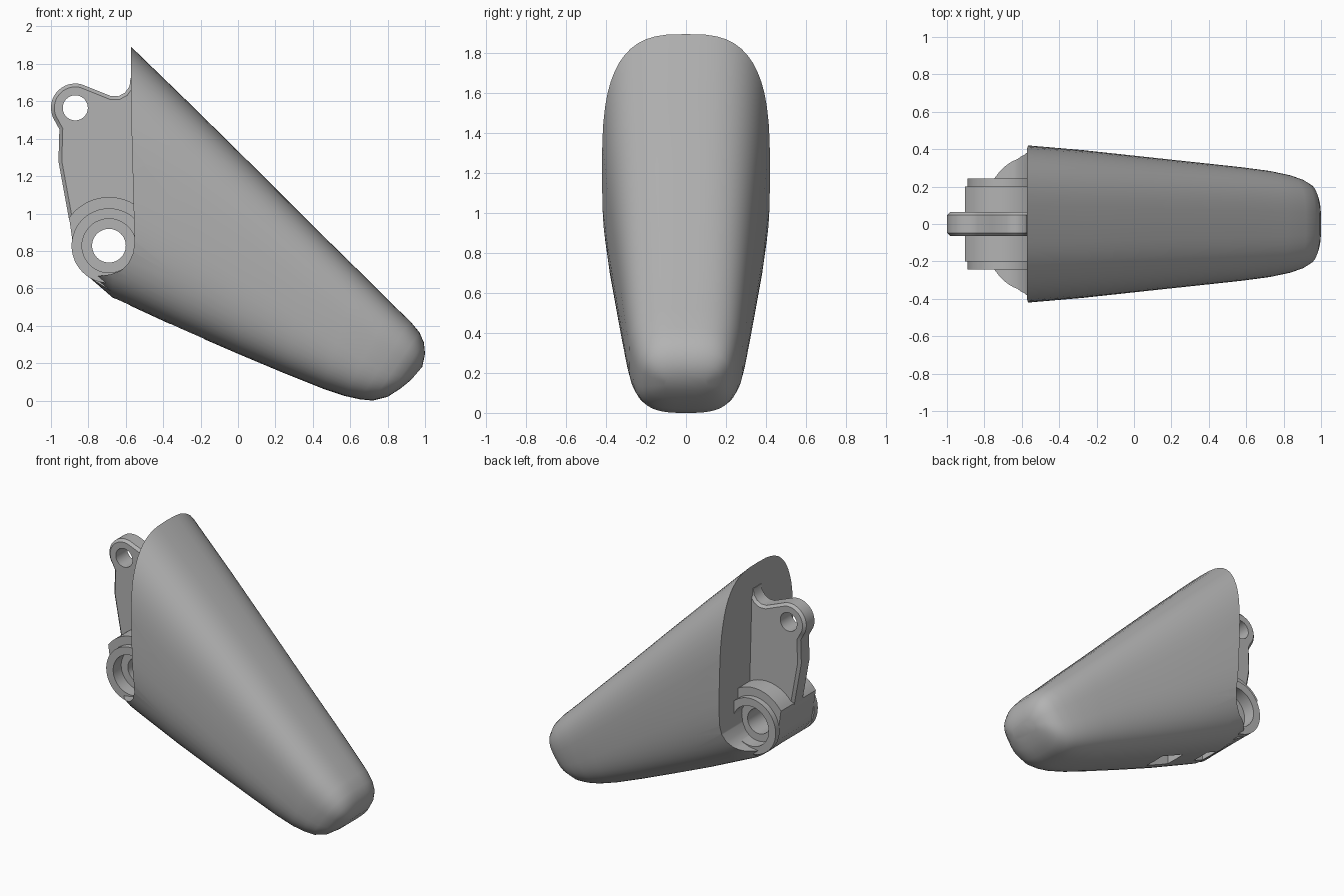
import bpy, bmesh, math
from math import sin, cos, pi

old = bpy.data.objects.get("Cube")
if old:
    bpy.data.objects.remove(old)

grey = bpy.data.materials.new("plain_grey")
grey.use_nodes = True
grey.diffuse_color = (0.45, 0.45, 0.45, 1)
grey.node_tree.nodes["Principled BSDF"].inputs["Base Color"].default_value = grey.diffuse_color


def finish(name, bm):
    bmesh.ops.recalc_face_normals(bm, faces=bm.faces)
    mesh = bpy.data.meshes.new(name)
    bm.to_mesh(mesh)
    bm.free()
    mesh.materials.append(grey)
    ob = bpy.data.objects.new(name, mesh)
    bpy.context.collection.objects.link(ob)
    return ob


def prism(name, outline, half):
    """Extrude an x-z outline from y = -half to y = half."""
    bm = bmesh.new()
    ends = [[bm.verts.new((x, y, z)) for x, z in outline] for y in (-half, half)]
    bridge(bm, *ends)
    for end in ends:
        bm.faces.new(end)
    return finish(name, bm)


def bridge(bm, a, b):
    n = len(a)
    for i in range(n):
        bm.faces.new((a[i], a[(i + 1) % n], b[(i + 1) % n], b[i]))


def arc(centre, r, start=0, end=360, n=48):
    full = end - start == 360
    steps = n if full else n - 1
    angles = [math.radians(start + (end - start) * i / steps) for i in range(n)]
    return [(centre[0] + r * cos(a), centre[1] + r * sin(a)) for a in angles]


def box(x0, x1, z0, z1):
    return [(x0, z0), (x1, z0), (x1, z1), (x0, z1)]


def select(ob):
    bpy.ops.object.select_all(action='DESELECT')
    ob.select_set(True)
    bpy.context.view_layer.objects.active = ob


def cut(ob, outline, half, y=0):
    cutter = prism("cutter", outline, half)
    cutter.location.y = y
    cutter.hide_render = True
    mod = ob.modifiers.new("cut", 'BOOLEAN')
    mod.operation = 'DIFFERENCE'
    mod.solver = 'EXACT'
    mod.object = cutter
    select(ob)
    bpy.ops.object.modifier_apply(modifier=mod.name)
    bpy.data.objects.remove(cutter)


def smooth(ob, angle=32):
    select(ob)
    bpy.ops.object.shade_smooth_by_angle(angle=math.radians(angle))


# Tapered shell: rounded-rectangle rings fanned from the back to the tip
# each station is top x, top z, bottom x, bottom z, half width
stations = [
    (-0.82, 2.13, -0.82, 0.68, 0.425), (-0.67, 1.99, -0.67, 0.55, 0.425),
    (-0.57, 1.89, -0.56, 0.50, 0.42), (-0.25, 1.58, -0.30, 0.38, 0.395),
    (0.10, 1.235, 0.0, 0.25, 0.36), (0.40, 0.935, 0.25, 0.145, 0.33),
    (0.65, 0.69, 0.45, 0.065, 0.305), (0.82, 0.52, 0.57, 0.025, 0.285),
    (0.92, 0.425, 0.65, 0.007, 0.265), (0.97, 0.365, 0.72, 0.0, 0.245),
    (0.994, 0.31, 0.80, 0.02, 0.22), (1.0, 0.25, 0.87, 0.065, 0.175),
    (0.985, 0.18, 0.925, 0.11, 0.11)]


def power(v):
    return math.copysign(abs(v) ** (2 / 3), v)


bm = bmesh.new()
rings = []
for tx, tz, bx, bz, w in stations:
    ring = []
    for i in range(56):
        a = 2 * pi * i / 56
        t = (1 + power(sin(a))) / 2
        ring.append(bm.verts.new((bx + (tx - bx) * t, w * power(cos(a)), bz + (tz - bz) * t)))
    rings.append(ring)
for a, b in zip(rings, rings[1:]):
    bridge(bm, a, b)
bm.faces.new(rings[0])
bm.faces.new(rings[-1])
shell = finish("shell", bm)

# Flat back with a curved lip at the bottom
cut(shell, [(-0.573, 2.4), (-0.573, 1.6), (-0.553, 0.85), (-0.56, 0.79), (-0.585, 0.735),
            (-0.625, 0.695), (-0.68, 0.675), (-0.8, 0.657), (-1.2, 0.6), (-1.2, 2.4)], 0.7)
# Small slots underneath
cut(shell, box(-0.36, -0.18, 0.2, 0.47), 0.08)
cut(shell, box(-0.655, -0.575, 0.4, 0.62), 0.07)
smooth(shell)

# Hinge block with a round top, side bosses, and a through hole
pivot = (-0.69, 0.828)
block = prism("hinge_block", [(-0.5, 0.6), (-0.5, 1.0)] + arc(pivot, 0.26, 55, 145, 20)
              + [(-0.88, 0.82), (-0.868, 0.75), (-0.8, 0.66), (-0.67, 0.58)], 0.2)
cut(block, arc(pivot, 0.09), 0.5)
for side in (-1, 1):
    cut(block, arc(pivot, 0.144), 0.05, side * 0.2)
smooth(block)

for side, label in ((-1, "front"), (1, "back")):
    boss = prism(label + "_boss", arc(pivot, 0.2), 0.022)
    boss.location.y = side * 0.22
    cut(boss, arc(pivot, 0.144), 0.5)
    smooth(boss)

# Upright blade with a rounded ear
blade = prism("lever_blade", [(-0.52, 0.95), (-0.52, 1.74), (-0.573, 1.74), (-0.58, 1.68),
                              (-0.605, 1.645), (-0.64, 1.627), (-0.68, 1.628), (-0.76, 1.66)]
              + arc((-0.87, 1.565), 0.13, 75, 215, 18)
              + [(-0.955, 1.45), (-0.96, 1.28), (-0.90, 0.95)], 0.065)
bevel = blade.modifiers.new("edge", 'BEVEL')
bevel.width = 0.018
bevel.segments = 1
bevel.limit_method = 'ANGLE'
bevel.angle_limit = math.radians(70)
select(blade)
bpy.ops.object.modifier_apply(modifier=bevel.name)
cut(blade, arc((-0.87, 1.565), 0.067), 0.3)
smooth(blade)
